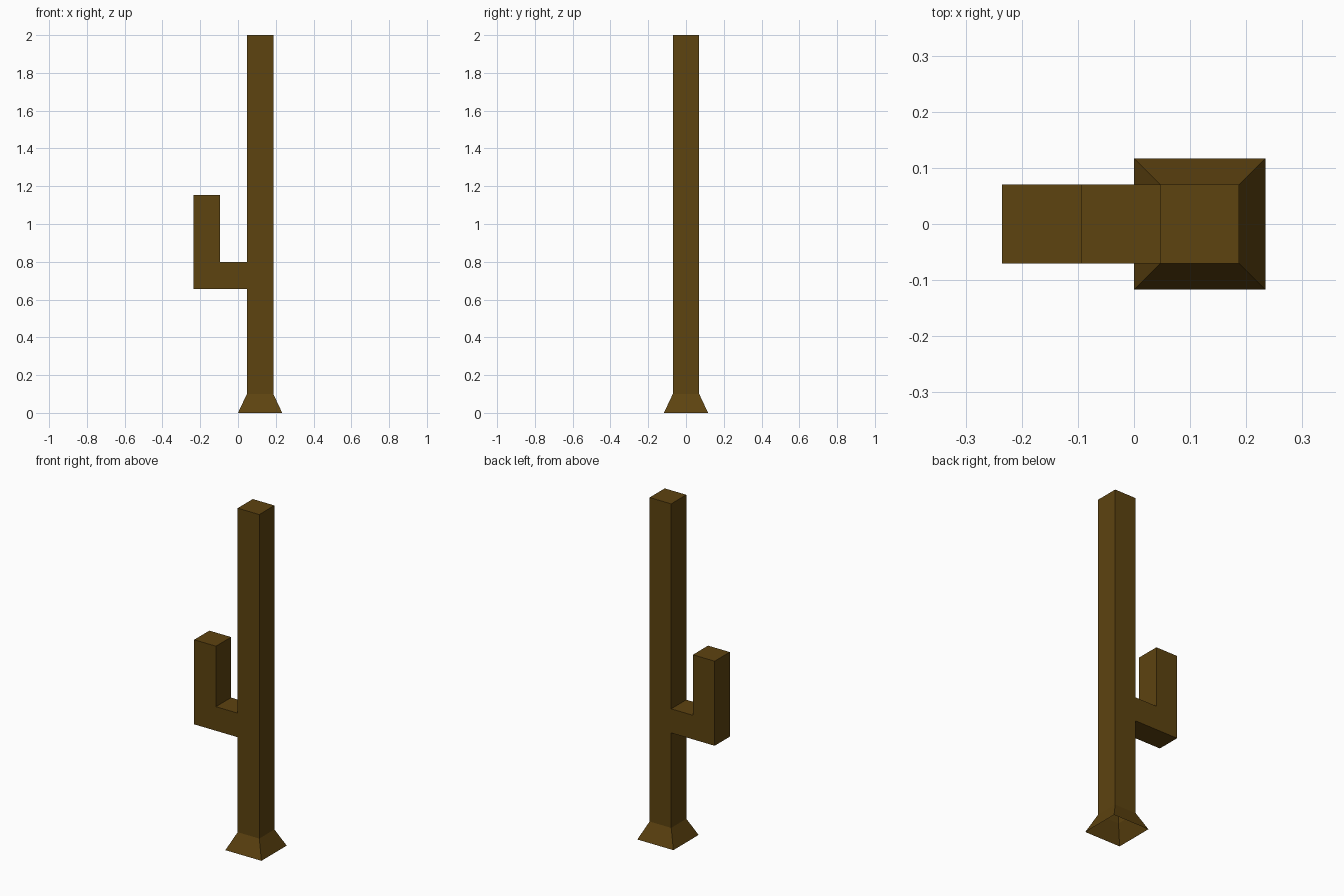
import bpy
import bmesh
from mathutils import Vector

cube = bpy.data.objects.get("Cube")
if cube:
    bpy.data.objects.remove(cube, do_unlink=True)

TRUNK_X = 0.117      # trunk axis
HALF = 0.07          # half width of trunk and arm
FOOT_HALF = 0.117    # half width of the flared foot
FOOT_TOP = 0.10
ARM_LOW, ARM_HIGH, ARM_TOP = 0.657, 0.798, 1.153
ARM_ELBOW, ARM_TIP = -0.094, -0.235

# Bark colour
bark = bpy.data.materials.new("dark_brown_bark")
bark.use_nodes = True
colour = (0.11, 0.056, 0.005, 1)
bark.diffuse_color = colour
bark.node_tree.nodes["Principled BSDF"].inputs["Base Color"].default_value = colour

bm = bmesh.new()


def square_ring(half, z):
    """Square ring of vertices around the trunk axis."""
    return [bm.verts.new((TRUNK_X + sx * half, sy * half, z))
            for sx, sy in ((-1, -1), (1, -1), (1, 1), (-1, 1))]


def extrude(face, axis, target):
    """Extrude one face until it reaches a coordinate along an axis."""
    new = bmesh.ops.extrude_discrete_faces(bm, faces=[face])["faces"][0]
    for v in new.verts:
        v.co[axis] = target
    return new


def facing(direction, low, high):
    """Find the face with a given direction and height between two limits."""
    bm.normal_update()
    return next(f for f in bm.faces
                if f.normal.dot(Vector(direction)) > 0.99
                and low <= f.calc_center_median().z <= high)


# Flared foot, open underneath, and trunk
levels = [(FOOT_HALF, 0), (HALF, FOOT_TOP), (HALF, ARM_LOW),
          (HALF, ARM_HIGH), (HALF, 2)]
rings = [square_ring(*level) for level in levels]
for low, high in zip(rings, rings[1:]):
    for i in range(4):
        j = (i + 1) % 4
        bm.faces.new((low[i], low[j], high[j], high[i]))
bm.faces.new(rings[-1])

# Side arm: out from the trunk, through the elbow, then up
stub = extrude(facing((-1, 0, 0), ARM_LOW, ARM_HIGH), 0, ARM_ELBOW)
elbow = extrude(stub, 0, ARM_TIP)
bm.normal_update()
elbow_top = next(f for f in bm.faces if f.normal.z > 0.99
                 and f.calc_center_median().x < ARM_ELBOW)
extrude(elbow_top, 2, ARM_TOP)
bm.normal_update()

mesh = bpy.data.meshes.new("trunk_with_arm")
bm.to_mesh(mesh)
bm.free()
mesh.materials.append(bark)
trunk = bpy.data.objects.new("trunk_with_arm", mesh)
bpy.context.collection.objects.link(trunk)
